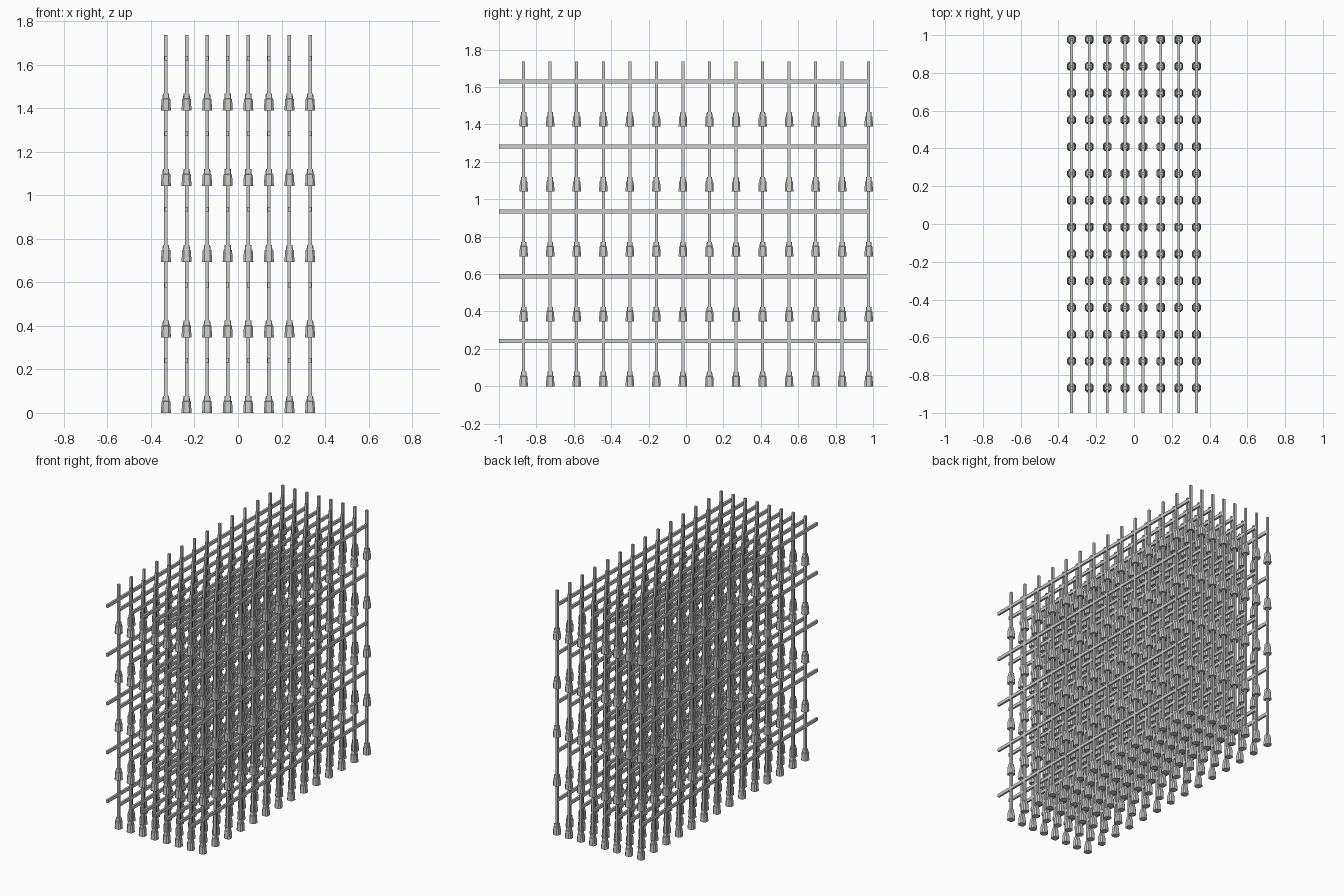
import bpy, bmesh

if "Cube" in bpy.data.objects:
    bpy.data.objects.remove(bpy.data.objects["Cube"])

COLS, ROWS, LEVELS = 8, 14, 5
XS = [-0.331 + i * 0.662 / (COLS - 1) for i in range(COLS)]
YS = [-0.868 + j * 1.845 / (ROWS - 1) for j in range(ROWS)]
STEP = 0.347
HEIGHT = STEP * LEVELS


def section(h, c):
    """Square cross-section of half width h with corners cut by c."""
    a = h - c
    return [(h, -a), (h, a), (a, h), (-a, h), (-h, a), (-h, -a), (-a, -h), (a, -h)]


def loft(name, rings):
    """Closed mesh through (z, half width, corner cut) rings."""
    bm = bmesh.new()
    loops = [[bm.verts.new((x, y, z)) for x, y in section(h, c)] for z, h, c in rings]
    for lo, hi in zip(loops, loops[1:]):
        for k in range(8):
            n = (k + 1) % 8
            bm.faces.new((lo[k], lo[n], hi[n], hi[k]))
    bm.faces.new(loops[0][::-1])
    bm.faces.new(loops[-1])
    me = bpy.data.meshes.new(name)
    bm.to_mesh(me)
    bm.free()
    return me


def box(name, sx, sy, sz):
    bm = bmesh.new()
    bmesh.ops.create_cube(bm, size=1)
    bmesh.ops.scale(bm, vec=(sx, sy, sz), verts=bm.verts)
    me = bpy.data.meshes.new(name)
    bm.to_mesh(me)
    bm.free()
    return me


def place(name, mesh, loc):
    ob = bpy.data.objects.new(name, mesh)
    ob.location = loc
    bpy.context.collection.objects.link(ob)


# Shared meshes: square post, long cross bar, stepped socket
post = box("post", 0.016, 0.016, HEIGHT)
bar = box("cross_bar", 0.014, 1.973, 0.022)
socket = loft("socket", [
    (0.0, 0.023, 0.010), (0.053, 0.020, 0.008),
    (0.055, 0.016, 0.003), (0.078, 0.014, 0.003)])

for x in XS:
    # Horizontal bars running front to back
    for k in range(LEVELS):
        place("cross_bar", bar, (x, -1 + 1.973 / 2, 0.241 + k * STEP))
    # Vertical posts with a socket at the foot of each level
    for y in YS:
        place("post", post, (x, y, HEIGHT / 2))
        for k in range(LEVELS):
            place("socket", socket, (x, y, k * STEP))
